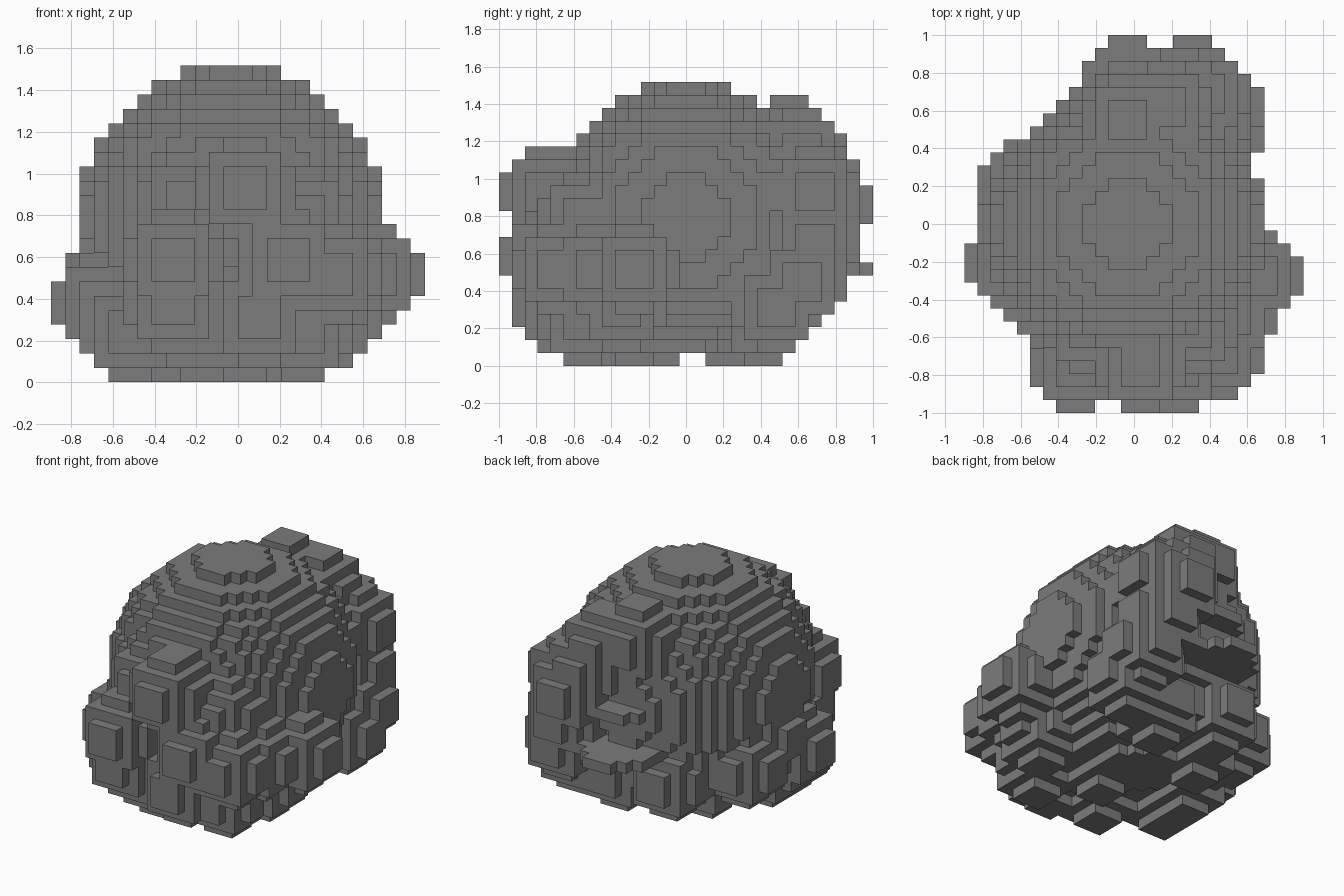
import bpy
import bmesh
from mathutils import Vector
from itertools import product

default_cube = bpy.data.objects.get("Cube")
if default_cube:
    bpy.data.objects.remove(default_cube, do_unlink=True)

# Block grid: the boulder spans this many unit blocks along x, y and z
GRID = Vector((26, 29, 22))
BLOCK = 2 / GRID.y
LUMP_RADIUS = 3.5
CORE_RADIUS = 10.5
CORE_CENTRE = (12, 14, 11)

# Centres of the small round lumps that stud the core, in blocks
LUMPS = {
    "front": [(8, 3, 8), (13, 3, 13), (16, 3, 8), (8, 4, 5), (14, 4, 4), (9, 6, 12)],
    "left_side": [(22, 10, 7), (19, 4, 7), (20, 7, 7), (19, 9, 4), (17, 6, 11)],
    "right_side": [(3, 11, 5), (4, 14, 7), (4, 17, 5)],
    "back": [(17, 25, 12), (18, 24, 9), (18, 24, 13), (16, 24, 14),
             (19, 23, 6), (19, 21, 4), (9, 21, 4)],
    "crown": [(12, 22, 17), (15, 23, 16), (17, 21, 13)],
    "underside": [(5, 9, 3), (5, 12, 3), (10, 6, 3), (13, 10, 3),
                  (17, 6, 3), (8, 17, 3), (15, 20, 3)],
}
# Centres of the thin ledges that overhang the back
LEDGES = [(12, 25, 7), (12, 23, 11)]


def ball(centre, radius):
    """Set of grid blocks whose centres lie inside a sphere."""
    reach = range(-int(radius), int(radius) + 1)
    return {
        (centre[0] + i, centre[1] + j, centre[2] + k)
        for i, j, k in product(reach, repeat=3)
        if i * i + j * j + k * k <= radius * radius
    }


def block_mesh(name, blocks):
    """Mesh holding only the outward faces of a set of blocks."""
    bm = bmesh.new()
    corners = {}

    def corner(point):
        key = tuple(point)
        if key not in corners:
            x, y, z = point
            corners[key] = bm.verts.new(
                Vector((x - GRID.x / 2, y - GRID.y / 2, z)) * BLOCK)
        return corners[key]

    for block in sorted(blocks):
        for axis, side in product(range(3), (0, 1)):
            neighbour = list(block)
            neighbour[axis] += 1 if side else -1
            if tuple(neighbour) in blocks:
                continue
            u, v = (axis + 1) % 3, (axis + 2) % 3
            ring = []
            for du, dv in ((0, 0), (1, 0), (1, 1), (0, 1)):
                point = list(block)
                point[axis] += side
                point[u] += du
                point[v] += dv
                ring.append(corner(point))
            bm.faces.new(ring if side else ring[::-1])

    mesh = bpy.data.meshes.new(name)
    bm.to_mesh(mesh)
    bm.free()
    return mesh


# Single stone colour
stone = bpy.data.materials.new("stone_grey")
stone.use_nodes = True
grey = (0.2, 0.2, 0.2, 1)
stone.diffuse_color = grey
stone.node_tree.nodes["Principled BSDF"].inputs["Base Color"].default_value = grey

# Round core with its lumps
blocks = ball(CORE_CENTRE, CORE_RADIUS)
for group in LUMPS.values():
    for centre in group:
        blocks |= ball(centre, LUMP_RADIUS)

# Ledges, each a single layer of blocks
for centre in LEDGES:
    blocks |= {b for b in ball(centre, LUMP_RADIUS) if b[2] == centre[2]}

boulder = bpy.data.objects.new("boulder", block_mesh("boulder", blocks))
boulder.data.materials.append(stone)
bpy.context.collection.objects.link(boulder)
